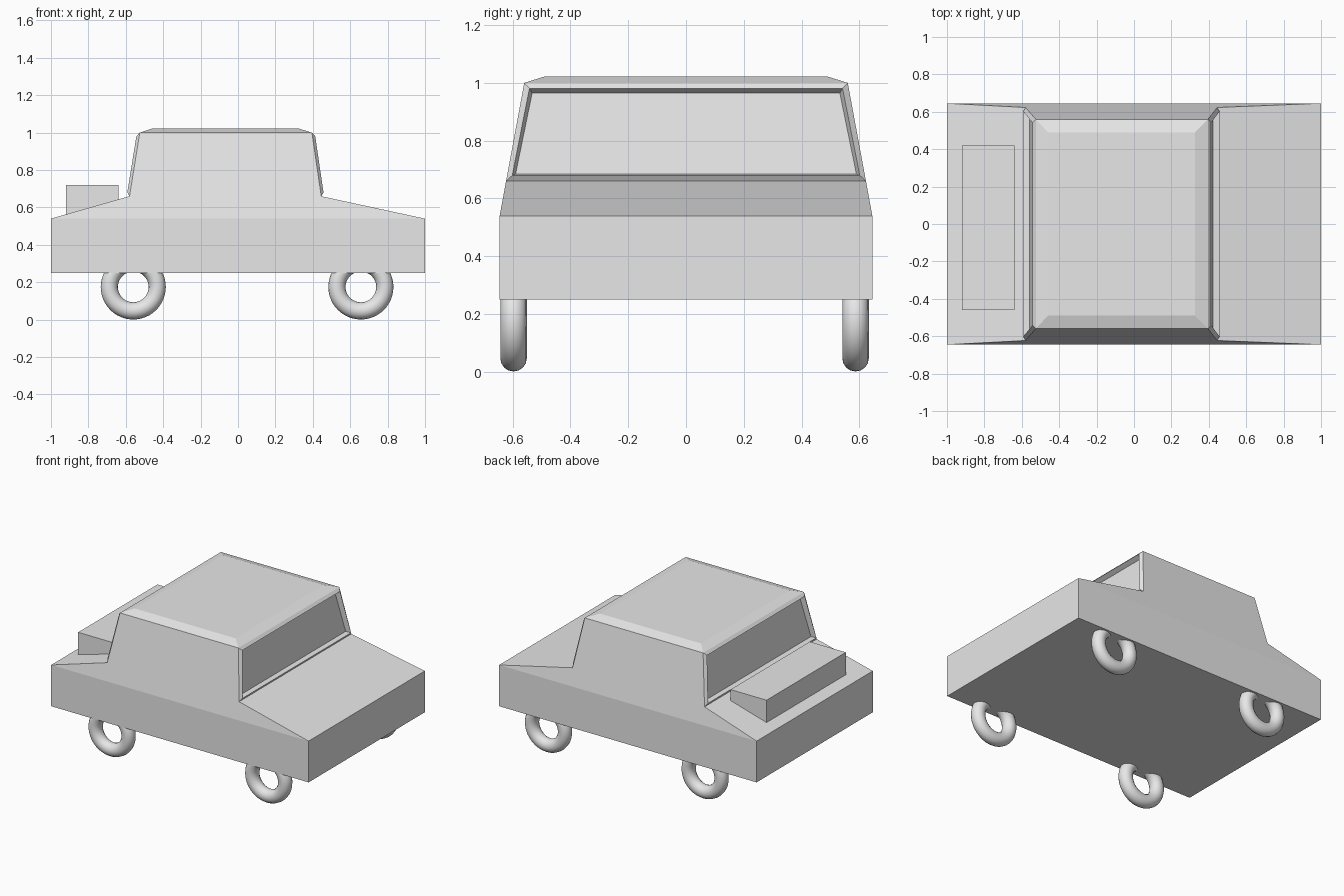
import bpy, bmesh, math

old = bpy.data.objects.get("Cube")
if old:
    bpy.data.objects.remove(old, do_unlink=True)

# Single plain paint
grey = bpy.data.materials.new("plain_grey")
grey.use_nodes = True
colour = (0.8, 0.8, 0.8, 1)
grey.diffuse_color = colour
grey.node_tree.nodes["Principled BSDF"].inputs["Base Color"].default_value = colour


def add_object(name, bm):
    mesh = bpy.data.meshes.new(name)
    bmesh.ops.recalc_face_normals(bm, faces=bm.faces)
    bm.to_mesh(mesh)
    bm.free()
    mesh.materials.append(grey)
    obj = bpy.data.objects.new(name, mesh)
    bpy.context.collection.objects.link(obj)
    return obj


# Car body: stacked rectangles of (rear x, front x, half width, height)
levels = [
    (-1.0, 1.0, 0.645, 0.25),
    (-1.0, 1.0, 0.645, 0.54),
    (-0.58, 0.445, 0.623, 0.66),
    (-0.525, 0.395, 0.56, 1.0),
    (-0.46, 0.325, 0.49, 1.022),
]
bm = bmesh.new()
rings = []
for x0, x1, w, z in levels:
    corners = [(x0, -w), (x1, -w), (x1, w), (x0, w)]
    rings.append([bm.verts.new((x, y, z)) for x, y in corners])
bm.faces.new(rings[0][::-1])
bm.faces.new(rings[-1])
windows = []
for level, (low, high) in enumerate(zip(rings, rings[1:])):
    for i in range(4):
        j = (i + 1) % 4
        face = bm.faces.new((low[i], low[j], high[j], high[i]))
        if level == 2 and i in (1, 3):
            windows.append(face)
bm.normal_update()

# Windscreen and rear window: raised frame, then recessed pane
bmesh.ops.inset_individual(bm, faces=windows, thickness=0.028, depth=0.015)
bm.normal_update()
bmesh.ops.inset_individual(bm, faces=windows, thickness=0.015, depth=-0.033)
add_object("car_body", bm)

# Luggage box sunk into the sloping rear deck
bm = bmesh.new()
bmesh.ops.create_cube(bm, size=1)
bmesh.ops.scale(bm, vec=(0.28, 0.88, 0.18), verts=bm.verts)
box = add_object("luggage_box", bm)
box.location = (-0.78, -0.02, 0.63)

# Ring tyres
for end, x in (("rear", -0.56), ("front", 0.657)):
    for side, y in (("right", -0.597), ("left", 0.587)):
        bpy.ops.mesh.primitive_torus_add(
            location=(x, y, 0.175), rotation=(math.pi / 2, 0, 0),
            major_radius=0.128, minor_radius=0.046,
            major_segments=48, minor_segments=16)
        tyre = bpy.context.object
        tyre.name = f"{end}_{side}_tyre"
        tyre.data.materials.append(grey)
        bpy.ops.object.shade_smooth()
